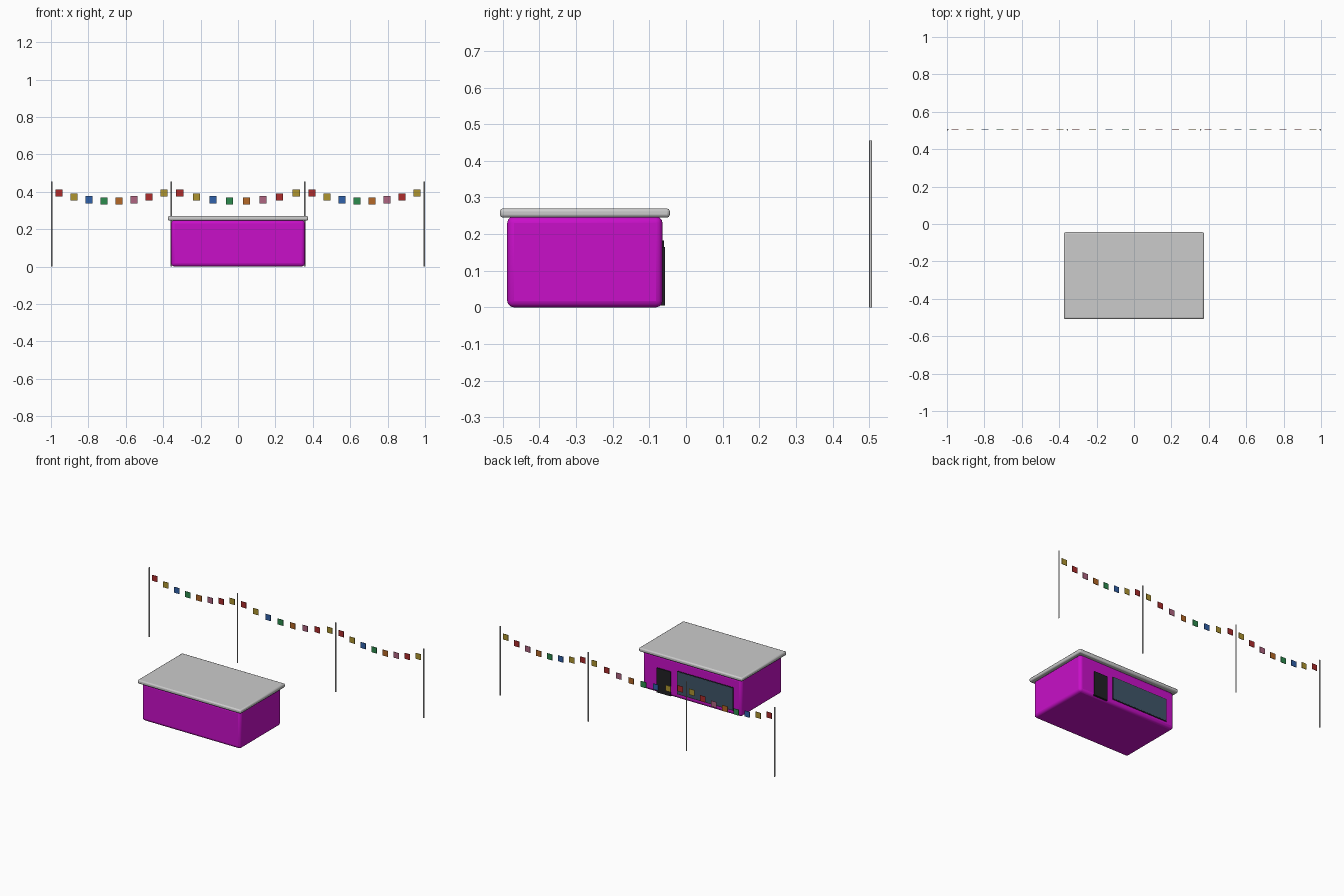
import bpy
import math

if "Cube" in bpy.data.objects:
    bpy.data.objects.remove(bpy.data.objects["Cube"])


def mat(name, rgb):
    m = bpy.data.materials.new(name)
    m.diffuse_color = (*rgb, 1)
    m.use_nodes = True
    m.node_tree.nodes["Principled BSDF"].inputs["Base Color"].default_value = m.diffuse_color
    return m


def box(name, lo, hi, material=None, bevel=0, segments=3):
    bpy.ops.mesh.primitive_cube_add(
        size=1, location=[(a + b) / 2 for a, b in zip(lo, hi)])
    o = bpy.context.object
    o.name = name
    o.scale = [b - a for a, b in zip(lo, hi)]
    bpy.ops.object.transform_apply(location=False, rotation=False, scale=True)
    if material:
        o.data.materials.append(material)
    if bevel:
        b = o.modifiers.new("bevel", 'BEVEL')
        b.width, b.segments = bevel, segments
        bpy.ops.object.shade_smooth_by_angle()
    return o


magenta = mat("magenta", (0.58, 0.005, 0.58))
dark = mat("dark", (0.015, 0.015, 0.018))
glass = mat("glass", (0.05, 0.09, 0.14))
flag_mats = [mat("red", (0.42, 0.025, 0.025)), mat("yellow", (0.43, 0.3, 0.03)),
             mat("blue", (0.03, 0.12, 0.4)), mat("green", (0.025, 0.26, 0.075)),
             mat("orange", (0.46, 0.14, 0.02)), mat("pink", (0.43, 0.13, 0.22))]

# Building: rounded body and overhanging slab roof
box("body", (-0.358, -0.488, 0), (0.358, -0.064, 0.248), magenta, 0.018)
box("roof", (-0.375, -0.508, 0.245), (0.375, -0.044, 0.27), None, 0.008, 2)

# Door and window on the back wall
box("door", (0.153, -0.07, 0.005), (0.253, -0.057, 0.165), dark)
box("window_frame", (-0.3, -0.07, 0.03), (0.109, -0.0605, 0.182), dark)
box("window_glass", (-0.296, -0.07, 0.035), (0.105, -0.0595, 0.178), glass)

# Row of poles
POLE_Y, POLE_H, R = 0.504, 0.455, 0.004
pole_x = [-0.996, -0.356, 0.356, 0.996]
for x in pole_x:
    bpy.ops.mesh.primitive_cylinder_add(
        vertices=8, radius=R, depth=POLE_H, location=(x, POLE_Y, POLE_H / 2))
    pole = bpy.context.object
    pole.name = "pole"
    bpy.ops.object.shade_smooth_by_angle(angle=math.radians(50))

# Square flags hanging in a sagging curve between the poles
N, S, T = 8, 0.019, 0.0015
for x0, x1 in zip(pole_x, pole_x[1:]):
    for i in range(N):
        t = (i + 0.5) / N
        x = x0 + (x1 - x0) * t
        z = 0.406 - 0.057 * 4 * t * (1 - t)
        box("flag", (x - S, POLE_Y - T, z - S), (x + S, POLE_Y + T, z + S),
            flag_mats[i % 6])
